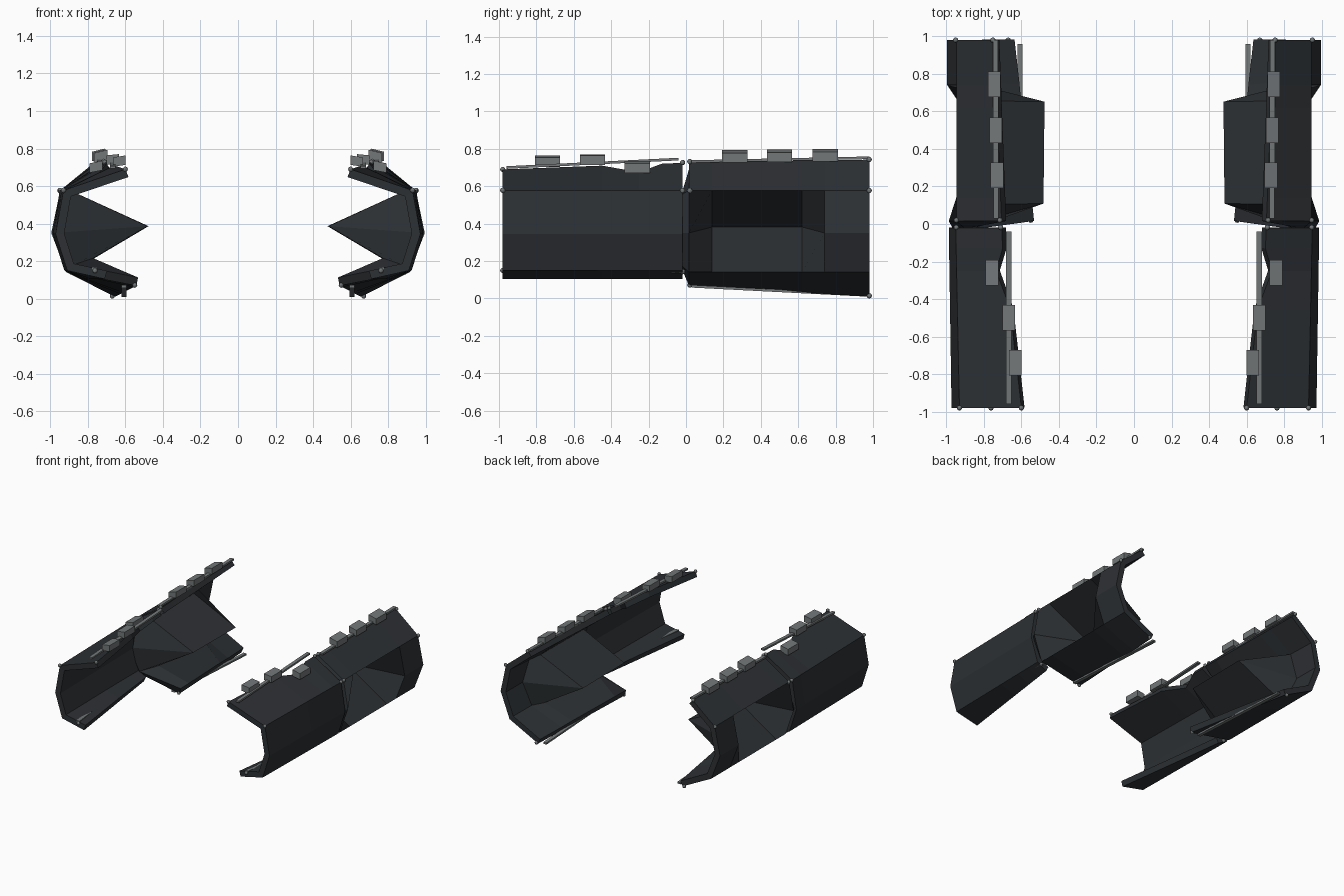
import bpy, bmesh
from mathutils import Vector

if "Cube" in bpy.data.objects:
    bpy.data.objects.remove(bpy.data.objects["Cube"])


def material(name, c):
    m = bpy.data.materials.new(name)
    m.diffuse_color = (*c, 1)
    m.use_nodes = True
    m.node_tree.nodes["Principled BSDF"].inputs["Base Color"].default_value = m.diffuse_color
    return m


DARK = material("dark_plate", (0.026, 0.030, 0.034))
GREY = material("grey_trim", (0.17, 0.185, 0.19))


def add_object(name, bm, mat, thickness=0):
    me = bpy.data.meshes.new(name)
    bm.to_mesh(me)
    bm.free()
    me.materials.append(mat)
    ob = bpy.data.objects.new(name, me)
    bpy.context.collection.objects.link(ob)
    if thickness:
        s = ob.modifiers.new("thickness", "SOLIDIFY")
        s.thickness = thickness
        s.offset = -1
        s.use_even_offset = True
    m = ob.modifiers.new("other_side", "MIRROR")
    m.use_mirror_merge = False
    return ob


def shell(name, stations, thickness=0.045):
    """Skin a run of x/z sections, listed as (y, [(x, z) top to bottom])."""
    bm = bmesh.new()
    rows = [[bm.verts.new((x, y, z)) for x, z in sec] for y, sec in stations]
    for a, b in zip(rows, rows[1:]):
        for i in range(len(a) - 1):
            bm.faces.new((a[i + 1], b[i + 1], b[i], a[i]))
    return add_object(name, bm, DARK, thickness)


def rod(name, a, b, w=0.028, h=0.014):
    bm = bmesh.new()
    a, b = Vector(a), Vector(b)
    bmesh.ops.create_cube(bm, size=1)
    for v in bm.verts:
        end = b if v.co.y > 0 else a
        v.co = end + Vector((v.co.x * w, 0, v.co.z * h))
    add_object(name, bm, GREY)


def block(name, centre, tilt, size=(0.068, 0.135, 0.05)):
    bm = bmesh.new()
    bmesh.ops.create_cube(bm, size=1)
    for v in bm.verts:
        x, y, z = (c * s for c, s in zip(v.co, size))
        v.co = Vector(centre) + Vector((x, y, z + x * tilt))
    add_object(name, bm, GREY)


def stud(name, p):
    bm = bmesh.new()
    bmesh.ops.create_uvsphere(bm, u_segments=10, v_segments=6, radius=0.014)
    bmesh.ops.translate(bm, verts=bm.verts, vec=p)
    add_object(name, bm, GREY)


def lerp(a, b, t):
    return a + (b - a) * t


# Front shells: plain folded plate with a notch in the upper lip
front = []
for y, tx, tz in ((-0.98, 0.60, 0.69), (-0.45, 0.66, 0.71), (-0.25, 0.735, 0.675),
                  (-0.13, 0.70, 0.72), (-0.02, 0.705, 0.725)):
    t = (y + 0.98) / 0.96
    front.append((y, [(tx, tz), (lerp(0.93, 0.95, t), 0.577),
                      (lerp(0.972, 0.987, t), 0.345),
                      (lerp(0.91, 0.925, t), 0.15),
                      (lerp(0.71, 0.84, t), 0.105)]))
shell("front_shell", front)

# Rear shells: the side ridge folds inward to make a deep pocket
rear = []
for y, mx, mz in ((0.015, 0.987, 0.35), (0.14, 0.55, 0.382), (0.62, 0.545, 0.382),
                  (0.74, 0.995, 0.35), (0.98, 0.995, 0.35)):
    t = y / 0.98
    rear.append((y, [(lerp(0.705, 0.745, t), lerp(0.728, 0.742, t)),
                     (0.947, 0.577), (mx, mz),
                     (0.915, 0.142),
                     (lerp(0.54, 0.655, t), lerp(0.07, 0.01, t))]))
shell("rear_shell", rear)

# Edge rods along the lips
rod("front_upper_rod", (0.667, -0.96, 0.70), (0.667, -0.04, 0.745))
rod("front_lower_rod", (0.765, -0.98, 0.162), (0.89, -0.02, 0.142))
rod("rear_upper_rod", (0.735, 0.03, 0.732), (0.738, 0.98, 0.752))
rod("rear_lower_rod", (0.608, 0.03, 0.065), (0.608, 0.96, 0.017))

# Blocks spaced along the upper lips
for i, (c, tilt) in enumerate((((0.633, -0.74, 0.733), -0.15),
                               ((0.667, -0.5, 0.742), -0.1),
                               ((0.757, -0.26, 0.703), -0.2))):
    block(f"front_block_{i}", c, tilt)
for i, (x, y, z) in enumerate(((0.73, 0.26, 0.76), (0.736, 0.5, 0.763), (0.745, 0.745, 0.766))):
    block(f"rear_block_{i}", (x, y, z), -0.25)

# Corner studs at the ends of each shell
for i, p in enumerate(((0.60, -0.98, 0.69), (0.93, -0.98, 0.578), (0.762, -0.98, 0.15),
                       (0.71, -0.018, 0.727), (0.947, -0.018, 0.577), (0.89, -0.018, 0.143),
                       (0.715, 0.02, 0.732), (0.947, 0.02, 0.577), (0.55, 0.02, 0.072),
                       (0.752, 0.98, 0.743), (0.95, 0.98, 0.577), (0.67, 0.98, 0.014))):
    stud(f"corner_stud_{i}", p)
